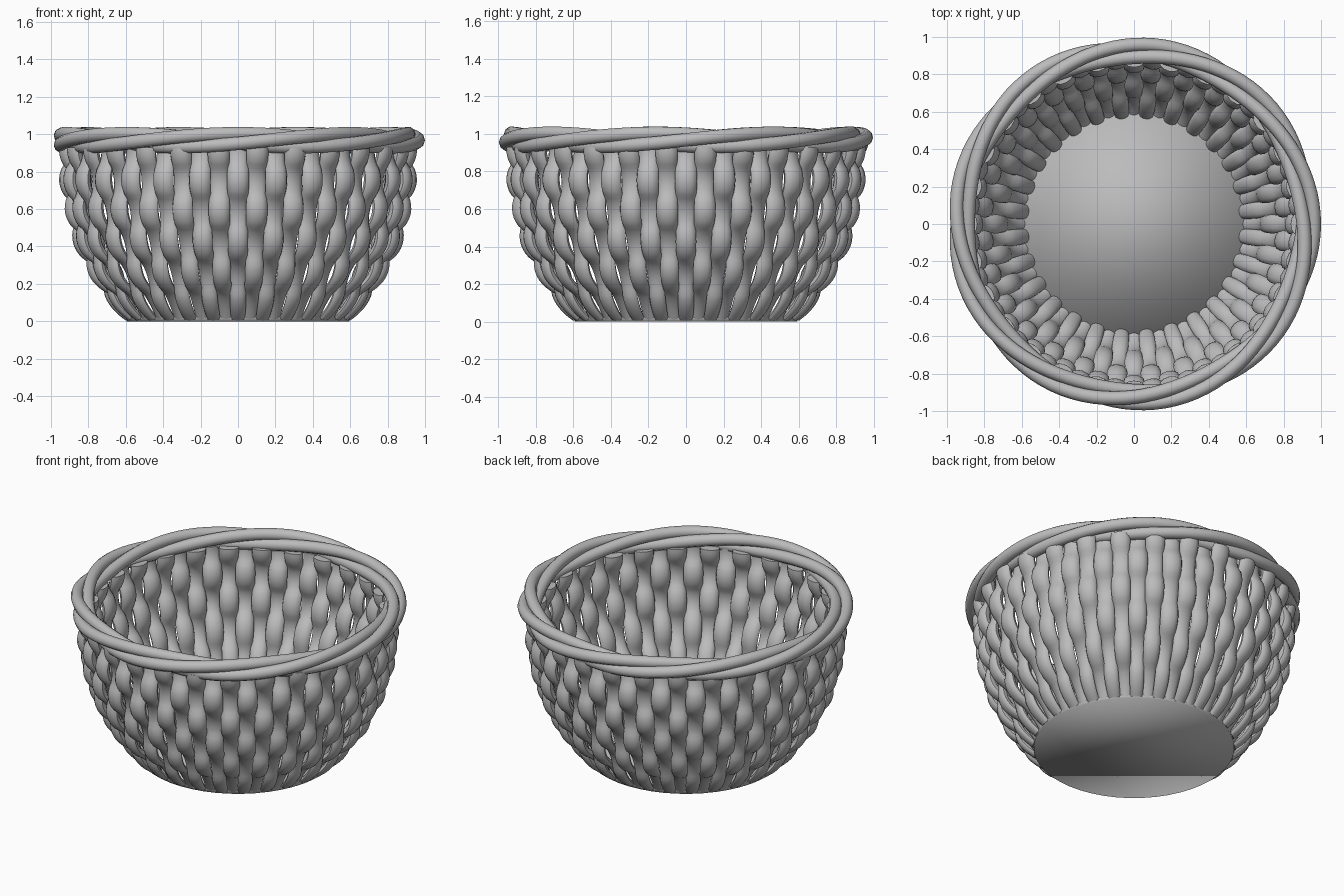
import bpy
import bmesh
from math import sin, cos, pi, copysign
from mathutils import Vector

cube = bpy.data.objects.get("Cube")
if cube:
    bpy.data.objects.remove(cube, do_unlink=True)

GREY = 0.5
mat = bpy.data.materials.new("plain grey")
mat.use_nodes = True
mat.diffuse_color = (GREY, GREY, GREY, 1)
mat.node_tree.nodes["Principled BSDF"].inputs["Base Color"].default_value = (GREY, GREY, GREY, 1)

STAKES = 56
WALL_TOP = 0.93
BULGE = 0.75       # height of one weave crest
HALF_WAVE = 0.165  # height between crests of neighbouring stakes
SIDES = 12


def wall(z):
    """Mean wall radius at height z."""
    return 0.565 + 0.335 * (1 - (1 - min(z / WALL_TOP, 1)) ** 2.4)


def add_stake(bm, index, steps=40):
    """A flattened upright that weaves in and out along the wall normal."""
    angle = -pi / 2 + 2 * pi * index / STAKES
    radial = Vector((cos(angle), sin(angle), 0))
    across = Vector((-sin(angle), cos(angle), 0))
    side = 1 if index % 2 == 0 else -1
    rings = []
    for i in range(steps + 1):
        z = 0.02 + (WALL_TOP - 0.02) * i / steps
        slope = (wall(z + 0.01) - wall(z - 0.01)) / 0.02
        normal = (radial - Vector((0, 0, slope))).normalized()
        wave = side * cos(pi * (z - BULGE) / HALF_WAVE)
        wave = copysign(abs(wave) ** 0.75, wave)
        size = wall(z) / wall(WALL_TOP)
        centre = radial * wall(z) + Vector((0, 0, z))
        centre += normal * wave * 0.026 * min(1, 0.5 + 2 * z)
        width = 0.058 * size * (0.93 + 0.1 * abs(wave))
        depth = 0.037 * size ** 1.4
        ring = []
        for k in range(SIDES):
            a = 2 * pi * k / SIDES
            co = centre + across * width * cos(a) + normal * depth * sin(a)
            co.z = max(co.z, 0.005)
            ring.append(bm.verts.new(co))
        rings.append(ring)
    for low, high in zip(rings, rings[1:]):
        for k in range(SIDES):
            n = (k + 1) % SIDES
            bm.faces.new((low[k], low[n], high[n], high[k]))
    bm.faces.new(rings[0])
    bm.faces.new(rings[-1])


# Woven uprights, in two alternating sets
for name, start in (("first_stakes", 0), ("second_stakes", 1)):
    bm = bmesh.new()
    for index in range(start, STAKES, 2):
        add_stake(bm, index)
    bmesh.ops.recalc_face_normals(bm, faces=bm.faces)
    mesh = bpy.data.meshes.new(name)
    bm.to_mesh(mesh)
    bm.free()
    mesh.materials.append(mat)
    obj = bpy.data.objects.new(name, mesh)
    bpy.context.collection.objects.link(obj)
    bpy.ops.object.select_all(action="DESELECT")
    bpy.context.view_layer.objects.active = obj
    obj.select_set(True)
    bpy.ops.object.shade_smooth_by_angle(angle=pi / 4)


def add_rim_strand(k, strands=3, turns=3, steps=108):
    """A closed round strand that winds around the rim circle."""
    name = "rim_strand_%d" % (k + 1)
    curve = bpy.data.curves.new(name, "CURVE")
    curve.dimensions = "3D"
    curve.bevel_depth = 0.037
    curve.bevel_resolution = 3
    spline = curve.splines.new("POLY")
    spline.points.add(steps - 1)
    spline.use_cyclic_u = True
    for i, point in enumerate(spline.points):
        a = 2 * pi * i / steps
        twist = turns * a + 2 * pi * k / strands
        r = 0.925 + 0.038 * cos(twist)
        point.co = (r * cos(a), r * sin(a), 0.968 + 0.035 * sin(twist), 1)
    curve.materials.append(mat)
    bpy.context.collection.objects.link(bpy.data.objects.new(name, curve))


# Twisted rope rim
for k in range(3):
    add_rim_strand(k)

# Round floor, softly shaded right over its edge
bpy.ops.mesh.primitive_cylinder_add(vertices=48, radius=0.595, depth=0.04, location=(0, 0, 0.02))
floor = bpy.context.object
floor.name = "floor"
floor.data.materials.append(mat)
bpy.ops.object.shade_smooth()
